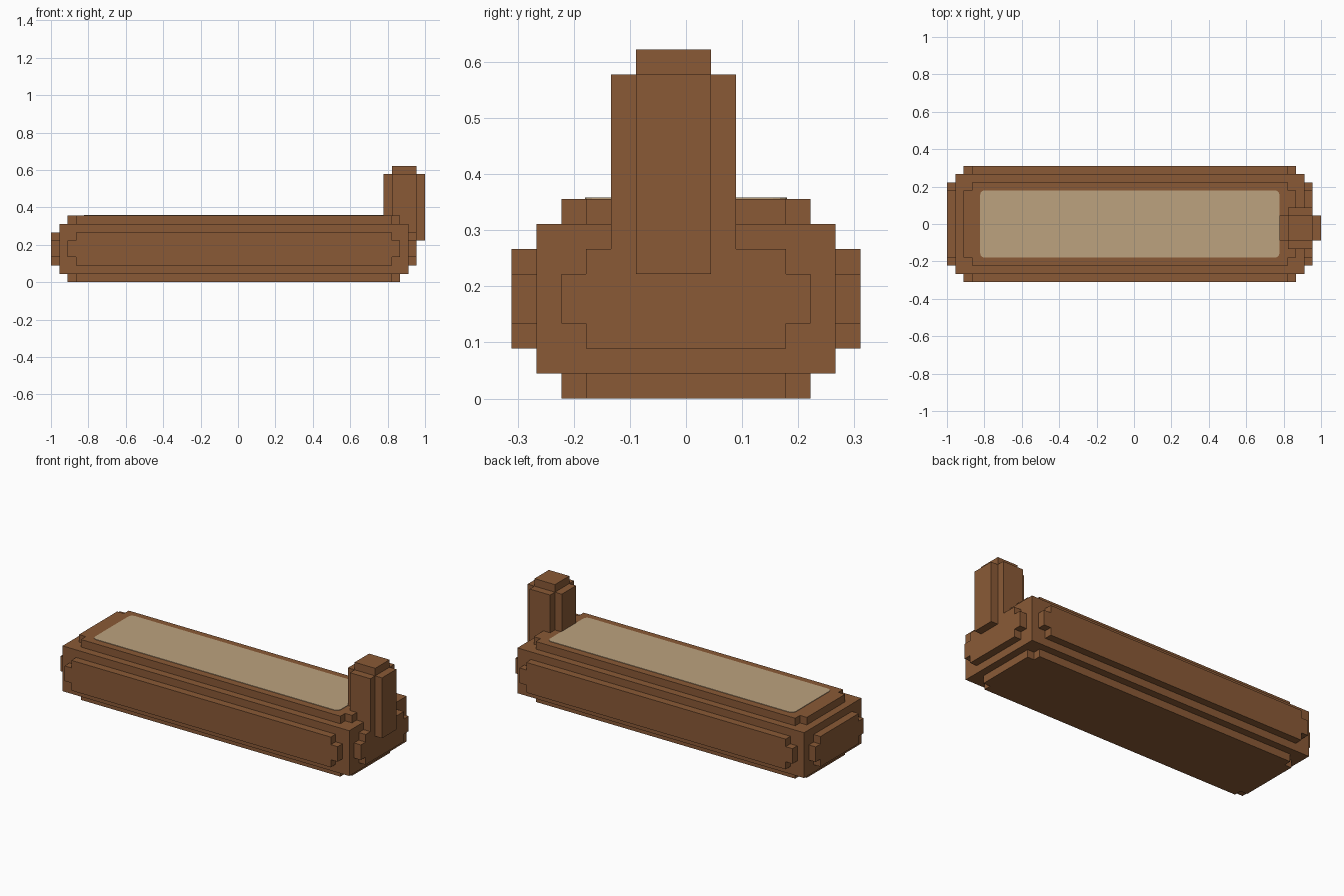
import bpy
import bmesh
from itertools import product
from mathutils import Vector

cube = bpy.data.objects.get("Cube")
if cube:
    bpy.data.objects.remove(cube, do_unlink=True)

U = 2 / 45                      # size of one block
SIZE = Vector((45, 14, 0))      # footprint in blocks, used for centring


def material(name, rgb):
    mat = bpy.data.materials.new(name)
    mat.use_nodes = True
    mat.diffuse_color = (*rgb, 1)
    mat.node_tree.nodes["Principled BSDF"].inputs["Base Color"].default_value = (*rgb, 1)
    return mat


def place(v):
    return (Vector(v) - SIZE / 2) * U


def finish(name, bm, mat):
    mesh = bpy.data.meshes.new(name)
    bm.to_mesh(mesh)
    bm.free()
    mesh.materials.append(mat)
    obj = bpy.data.objects.new(name, mesh)
    bpy.context.collection.objects.link(obj)
    return obj


def block_union(name, boxes, mat):
    """Outer skin of a union of boxes, each ((x0, x1), (y0, y1), (z0, z1)) in blocks."""
    cuts = [sorted({v for b in boxes for v in b[a]}) for a in range(3)]

    def solid(cell):
        if any(not 0 <= cell[a] < len(cuts[a]) - 1 for a in range(3)):
            return False
        mid = [(cuts[a][cell[a]] + cuts[a][cell[a] + 1]) / 2 for a in range(3)]
        return any(all(b[a][0] < mid[a] < b[a][1] for a in range(3)) for b in boxes)

    bm = bmesh.new()
    for cell in product(*(range(len(c) - 1) for c in cuts)):
        if not solid(cell):
            continue
        for axis, side in product(range(3), (0, 1)):
            near = list(cell)
            near[axis] += 2 * side - 1
            if solid(near):
                continue
            ring = []
            for p, q in ((0, 0), (1, 0), (1, 1), (0, 1)):
                step = [0, 0, 0]
                step[axis] = side
                step[(axis + 1) % 3], step[(axis + 2) % 3] = p, q
                ring.append(place([cuts[a][cell[a] + step[a]] for a in range(3)]))
            if not side:
                ring.reverse()
            bm.faces.new([bm.verts.new(v) for v in ring])
    bmesh.ops.remove_doubles(bm, verts=bm.verts, dist=U / 100)
    bmesh.ops.dissolve_limit(bm, angle_limit=0.01, verts=bm.verts, edges=bm.edges)
    return finish(name, bm, mat)


brown = material("wood_brown", (0.254, 0.102, 0.037))
tan = material("pale_tan", (0.503, 0.361, 0.209))

# Long body with stepped, rounded edges: a core plus two crossed slabs per axis
dims = (44, 14, 8)


def inset(*amounts):
    return tuple((m, d - m) for m, d in zip(amounts, dims))


body = [inset(1, 1, 1)]
for axis in range(3):
    for pair in ((2, 3), (3, 2)):
        m = list(pair)
        m.insert(axis, 0)
        body.append(inset(*m))
block_union("body", body, brown)

# Upright post at the left end: a plus-shaped column with a small cap
block_union("end_post", [
    ((40, 45), (5, 8), (5, 13)),
    ((41, 44), (4, 9), (6, 13)),
    ((41, 44), (5, 8), (13, 14)),
], brown)

# Thin panel with rounded corners on the top
bm = bmesh.new()
bmesh.ops.create_cube(bm, size=1)
lo, hi = Vector((-0.823, -0.18, 8 * U - 0.002)), Vector((0.778, 0.18, 8 * U + 0.003))
for v in bm.verts:
    v.co = [lo[a] if v.co[a] < 0 else hi[a] for a in range(3)]
upright = [e for e in bm.edges if abs(e.verts[0].co.z - e.verts[1].co.z) > 0.001]
bmesh.ops.bevel(bm, geom=upright, offset=0.025, segments=3, profile=0.5, affect='EDGES')
finish("top_panel", bm, tan)
